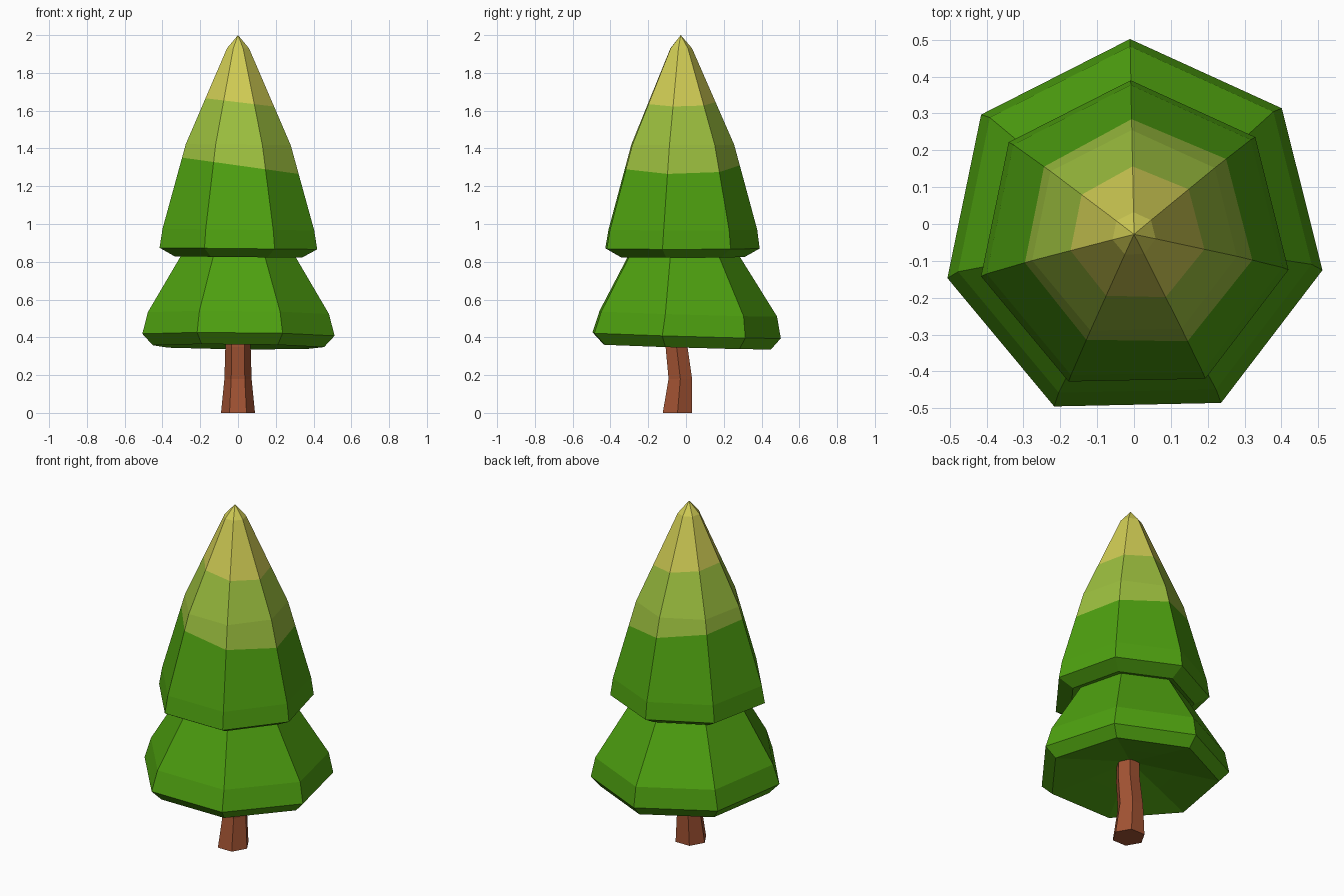
import bpy, bmesh, math
from mathutils import Vector

if "Cube" in bpy.data.objects:
    bpy.data.objects.remove(bpy.data.objects["Cube"])


def material(name, rgb):
    m = bpy.data.materials.new(name)
    m.diffuse_color = (*rgb, 1)
    m.use_nodes = True
    m.node_tree.nodes["Principled BSDF"].inputs["Base Color"].default_value = m.diffuse_color
    return m


green = material("leaf green", (0.076, 0.352, 0.005))
olive = material("light olive green", (0.328, 0.515, 0.048))
yellow = material("pale yellow green", (0.631, 0.604, 0.089))
brown = material("bark brown", (0.352, 0.084, 0.032))


def lathe(name, sides, phase, rings, mats, tilt=(0, 0), cuts=()):
    """Closed low-poly solid from rings (radius, z, centre y); radius 0 is a point.
    tilt leans the rings in x and y; each cut (z, slope) starts the next colour."""
    bm = bmesh.new()
    loops = []
    for r, z, cy in rings:
        pts = []
        for i in range(sides if r else 1):
            a = math.radians(phase) + i * math.tau / sides
            x, y = r * math.cos(a), r * math.sin(a)
            pts.append(bm.verts.new((x, y + cy, z + tilt[0] * x + tilt[1] * y)))
        loops.append(pts)
    for a, b in zip(loops, loops[1:]):
        for i in range(sides):
            j = (i + 1) % sides
            quad = [a[i % len(a)], a[j % len(a)], b[j % len(b)], b[i % len(b)]]
            bm.faces.new(list(dict.fromkeys(quad)))
    for loop in (loops[0], loops[-1]):
        if len(loop) > 1:
            bm.faces.new(loop)
    # slanted colour bands
    for z, slope in cuts:
        bmesh.ops.bisect_plane(bm, geom=bm.verts[:] + bm.edges[:] + bm.faces[:],
                               plane_co=Vector((0, 0, z)), plane_no=Vector((-slope, 0, 1)))
    for f in bm.faces:
        c = f.calc_center_median()
        f.material_index = sum(c.z > z + slope * c.x for z, slope in cuts)
    bmesh.ops.recalc_face_normals(bm, faces=bm.faces[:])
    me = bpy.data.meshes.new(name)
    bm.to_mesh(me)
    bm.free()
    for m in mats:
        me.materials.append(m)
    ob = bpy.data.objects.new(name, me)
    bpy.context.collection.objects.link(ob)
    return ob


# Crooked six-sided trunk
lathe("trunk", 6, 0, [(0.09, 0, -0.045), (0.072, 0.18, -0.03), (0.067, 0.35, -0.05),
                      (0.065, 0.5, -0.05)], [brown])

# Lower foliage skirt with a hollowed underside
lathe("lower_foliage", 7, 91.2,
      [(0, 0.46, -0.03), (0.25, 0.40, -0.02), (0.465, 0.35, -0.015), (0.522, 0.41, -0.02),
       (0.492, 0.525, -0.01), (0.315, 0.82, -0.02), (0.2, 1.0, -0.02)],
      [green], tilt=(-0.01, -0.03))

# Upper foliage cone with three colour bands
lathe("upper_foliage", 7, 91.2,
      [(0, 0.9, -0.03), (0.345, 0.825, -0.035), (0.428, 0.87, -0.038), (0.412, 0.97, -0.035),
       (0.285, 1.42, -0.03), (0.06, 1.93, -0.028), (0, 2.0, -0.028)],
      [green, olive, yellow], tilt=(-0.01, 0), cuts=((1.31, -0.14), (1.645, -0.12)))
